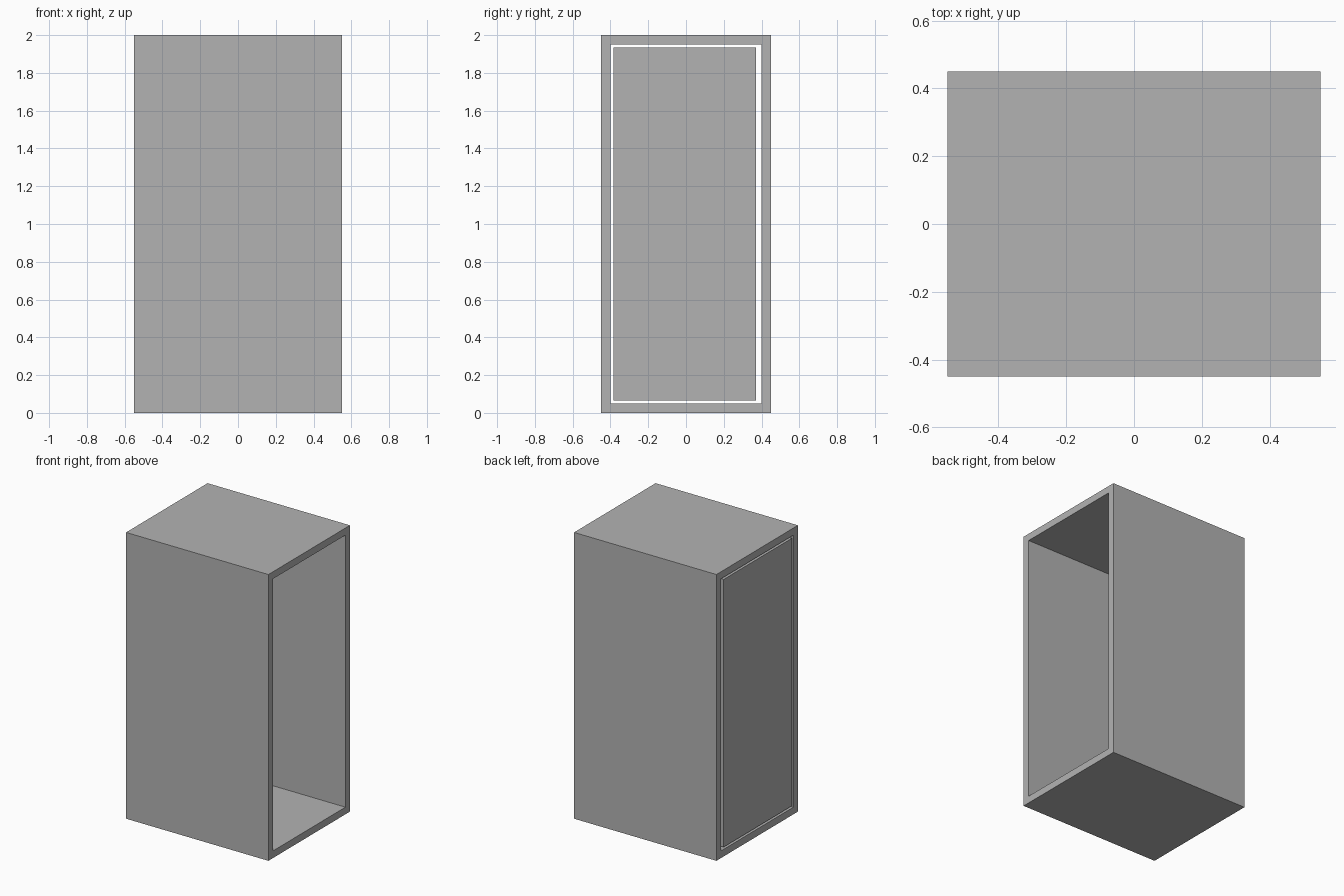
import bpy
import bmesh

cube = bpy.data.objects.get("Cube")
if cube:
    bpy.data.objects.remove(cube, do_unlink=True)

WIDTH, DEPTH, HEIGHT, WALL = 1.1, 0.9, 2.0, 0.05

# Single flat grey
grey = bpy.data.materials.new("plain grey")
grey.use_nodes = True
colour = (0.45, 0.45, 0.45, 1)
grey.diffuse_color = colour
grey.node_tree.nodes["Principled BSDF"].inputs["Base Color"].default_value = colour


def finish(name, bm):
    bmesh.ops.recalc_face_normals(bm, faces=bm.faces)
    mesh = bpy.data.meshes.new(name)
    bm.to_mesh(mesh)
    bm.free()
    mesh.materials.append(grey)
    obj = bpy.data.objects.new(name, mesh)
    bpy.context.collection.objects.link(obj)
    return obj


def rectangle(bm, x, y0, y1, z0, z1):
    return [bm.verts.new((x, y, z))
            for y, z in ((y0, z0), (y1, z0), (y1, z1), (y0, z1))]


def extrude_x(bm, length):
    result = bmesh.ops.extrude_face_region(bm, geom=bm.faces[:])
    moved = [v for v in result["geom"] if isinstance(v, bmesh.types.BMVert)]
    bmesh.ops.translate(bm, verts=moved, vec=(length, 0, 0))


# Cabinet shell: a rectangular frame swept across the width, open at both ends
bm = bmesh.new()
half = DEPTH / 2
outer = rectangle(bm, -WIDTH / 2, -half, half, 0, HEIGHT)
inner = rectangle(bm, -WIDTH / 2, -half + WALL, half - WALL, WALL, HEIGHT - WALL)
for i in range(4):
    j = (i + 1) % 4
    bm.faces.new((outer[i], outer[j], inner[j], inner[i]))
extrude_x(bm, WIDTH)
finish("cabinet_shell", bm)

# Door panel: set flush in the right end with a narrow gap all round
bm = bmesh.new()
bm.faces.new(rectangle(bm, -WIDTH / 2, -0.385, 0.37, 0.065, 1.935))
extrude_x(bm, WALL)
finish("door_panel", bm)
